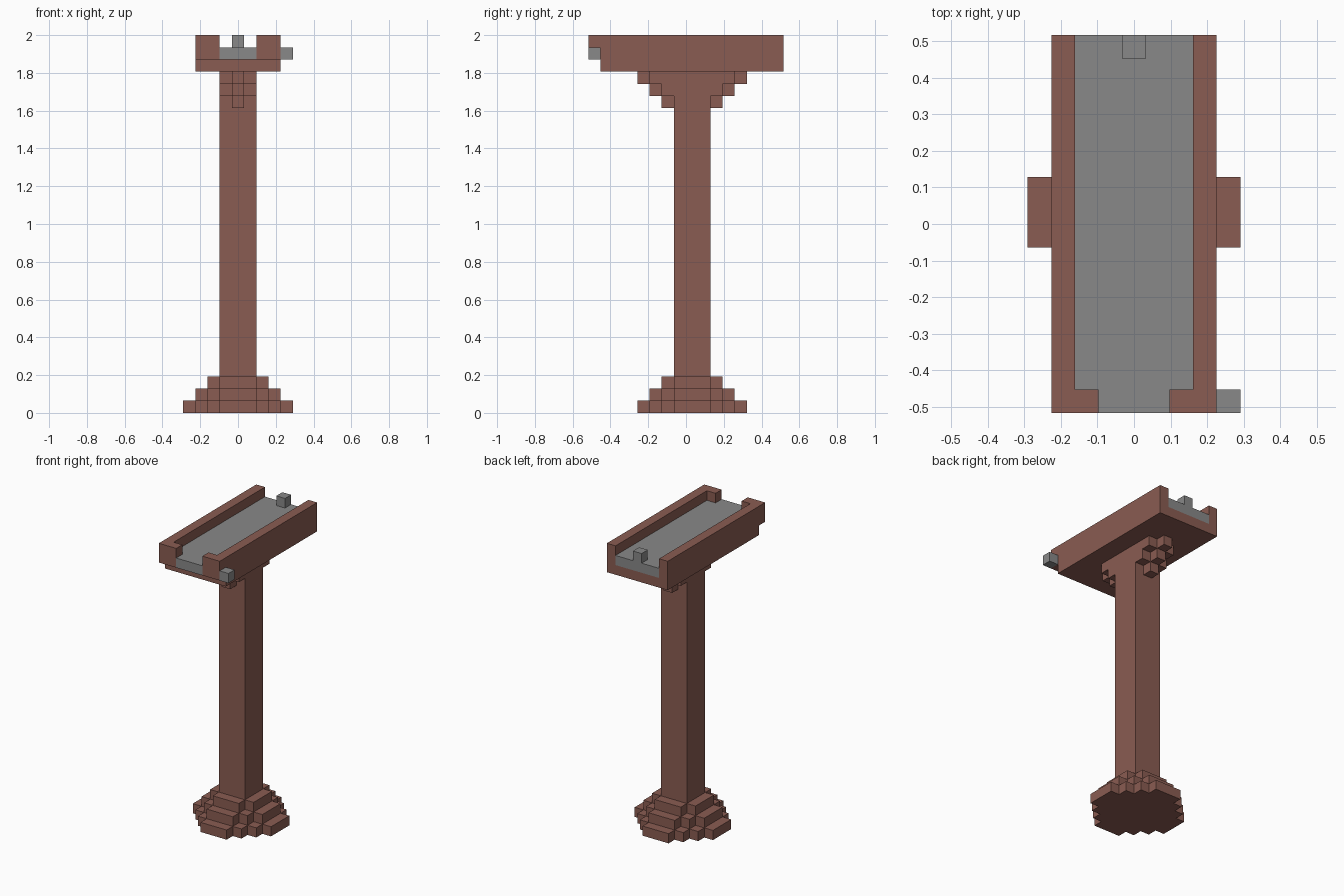
import bpy
import bmesh
from mathutils import Vector

# Default cube out
if "Cube" in bpy.data.objects:
    bpy.data.objects.remove(bpy.data.objects["Cube"], do_unlink=True)

U = 2 / 31      # one block of the grid
MID = 0.5       # the post sits half a block behind the centre


def material(name, color):
    m = bpy.data.materials.new(name)
    m.use_nodes = True
    m.diffuse_color = (*color, 1)
    m.node_tree.nodes["Principled BSDF"].inputs["Base Color"].default_value = (*color, 1)
    return m


brown = material("brown", (0.254, 0.107, 0.084))
grey = material("grey", (0.25, 0.25, 0.25))


def prism(name, outline, z0, z1, mat):
    """Extrude a flat outline, given in blocks, from z0 up to z1."""
    bm = bmesh.new()
    face = bm.faces.new([bm.verts.new(Vector((x, y, z0)) * U) for x, y in outline])
    top = bmesh.ops.extrude_face_region(bm, geom=[face])
    verts = [g for g in top["geom"] if isinstance(g, bmesh.types.BMVert)]
    bmesh.ops.translate(bm, vec=(0, 0, (z1 - z0) * U), verts=verts)
    bmesh.ops.recalc_face_normals(bm, faces=bm.faces)
    mesh = bpy.data.meshes.new(name)
    bm.to_mesh(mesh)
    bm.free()
    mesh.materials.append(mat)
    obj = bpy.data.objects.new(name, mesh)
    bpy.context.collection.objects.link(obj)
    return obj


def box(name, x, y, z, mat):
    outline = [(x[0], y[0]), (x[1], y[0]), (x[1], y[1]), (x[0], y[1])]
    return prism(name, outline, z[0], z[1], mat)


def stepped_octagon(r):
    """Outline with staircase corners: one quarter, turned four times."""
    x, y = r, 1.5
    quarter = [(x, y)]
    while x > 1.5:
        x -= 1
        quarter.append((x, y))
        y += 1
        quarter.append((x, y))
    outline = []
    for _ in range(4):
        outline += quarter
        quarter = [(-b, a) for a, b in quarter]
    return [(a, b + MID) for a, b in outline]


# Stepped foot
for level in range(3):
    prism(f"foot_step_{level + 1}", stepped_octagon(4.5 - level), level, level + 1, brown)

# Post
box("post", (-1.5, 1.5), (-1, 2), (3, 28), brown)

# Corbels in front of and behind the post: a wide tier with a narrow nose
for side, s in (("front", -1), ("back", 1)):
    for level in range(3):
        z = (25 + level, 26 + level)
        reach = 1.5 + level

        def span(a, b):
            return sorted((MID + s * a, MID + s * b))

        if level:
            box(f"{side}_corbel_tier_{level}", (-1.5, 1.5), span(1.5, reach), z, brown)
        box(f"{side}_corbel_nose_{level + 1}", (-0.5, 0.5), span(reach, reach + 1), z, brown)

# Tray: base board, floor, side rails and front lips
box("tray_base", (-3.5, 3.5), (-7, 8), (28, 29), brown)
prism("tray_floor", [(-1.5, -8), (1.5, -8), (1.5, -7), (2.5, -7),
                     (2.5, 8), (-2.5, 8), (-2.5, -7), (-1.5, -7)], 29, 30, grey)
for side, s in (("left", 1), ("right", -1)):
    prism(f"{side}_rail", [(s * x, y) for x, y in (
        (1.5, -8), (3.5, -8), (3.5, 8), (2.5, 8), (2.5, -7), (1.5, -7))], 29, 31, brown)

# Grey knobs at the back edge and the front left corner
box("back_knob", (-0.5, 0.5), (7, 8), (30, 31), grey)
box("side_knob", (3.5, 4.5), (-8, -7), (29, 30), grey)
